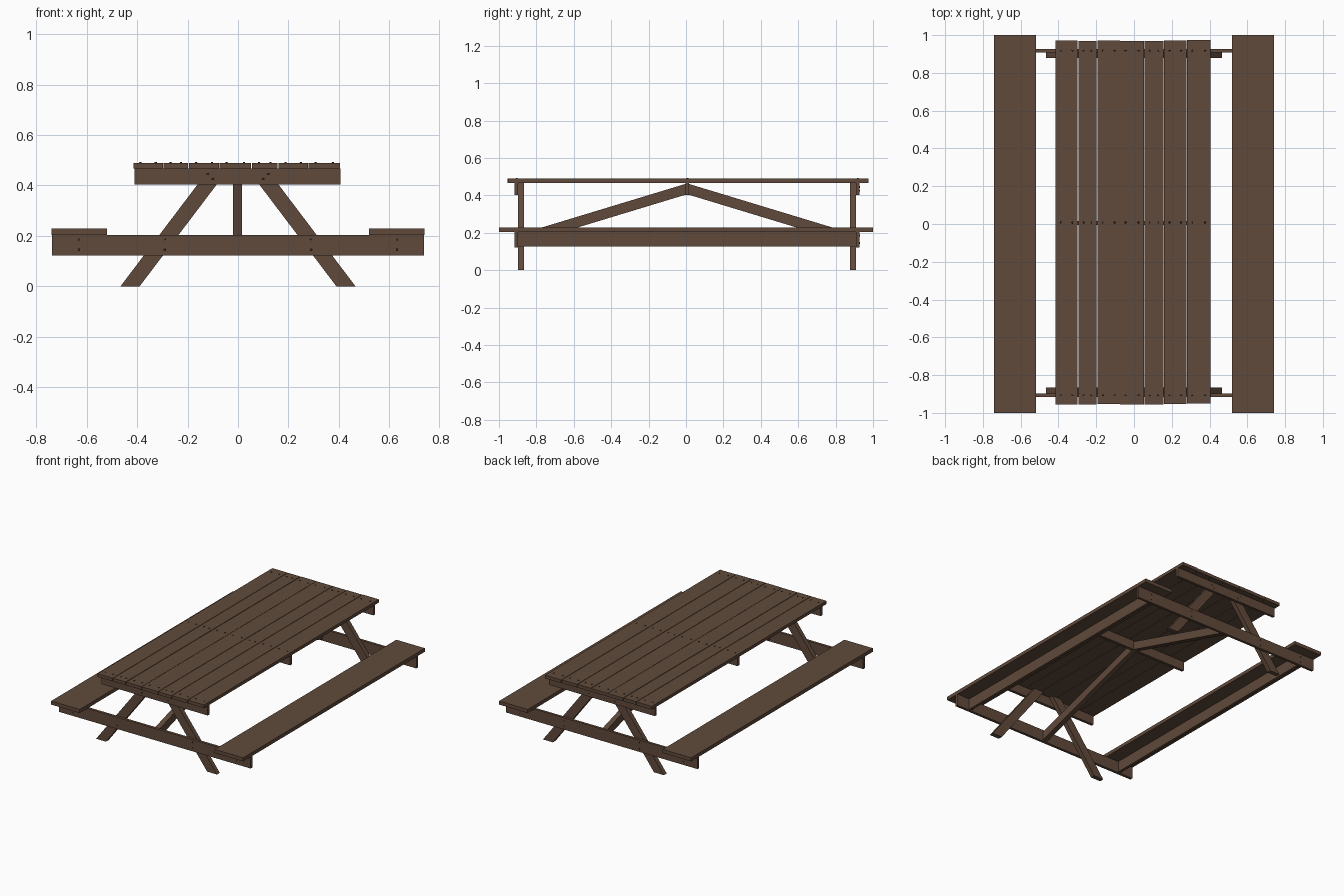
import bpy, bmesh, random
from mathutils import Matrix

if "Cube" in bpy.data.objects:
    bpy.data.objects.remove(bpy.data.objects["Cube"])

random.seed(4)


def material(name, rgb):
    m = bpy.data.materials.new(name)
    m.diffuse_color = (*rgb, 1)
    m.use_nodes = True
    m.node_tree.nodes["Principled BSDF"].inputs["Base Color"].default_value = m.diffuse_color
    return m


WOOD = material("brown wood", (0.118, 0.068, 0.043))
NAIL = material("dark nail", (0.035, 0.024, 0.018))


def finish(name, bm, mat):
    bmesh.ops.recalc_face_normals(bm, faces=bm.faces)
    me = bpy.data.meshes.new(name)
    bm.to_mesh(me)
    bm.free()
    me.materials.append(mat)
    ob = bpy.data.objects.new(name, me)
    bpy.context.collection.objects.link(ob)
    return ob


def prism(name, profile, axis, a, b):
    """Extrude a 2D profile along axis: 'x' takes (y, z), 'y' takes (x, z)."""
    bm = bmesh.new()

    def put(p, t):
        return (t, p[0], p[1]) if axis == 'x' else (p[0], t, p[1])
    lo = [bm.verts.new(put(p, a)) for p in profile]
    hi = [bm.verts.new(put(p, b)) for p in profile]
    n = len(profile)
    bm.faces.new(lo)
    bm.faces.new(hi[::-1])
    for i in range(n):
        j = (i + 1) % n
        bm.faces.new((lo[i], lo[j], hi[j], hi[i]))
    return finish(name, bm, WOOD)


def board(name, x0, x1, y0, y1, z0, z1):
    return prism(name, [(x0, z0), (x1, z0), (x1, z1), (x0, z1)], 'y', y0, y1)


def nails(name, points, axis):
    """Small flat nail heads at the points, facing along z or y."""
    bm = bmesh.new()
    for p in points:
        rot = Matrix.Rotation(1.5707963, 4, 'X') if axis == 'y' else Matrix()
        bmesh.ops.create_cone(bm, cap_ends=True, segments=8, radius1=0.005,
                              radius2=0.004, depth=0.004,
                              matrix=Matrix.Translation(p) @ rot)
    return finish(name, bm, NAIL)


# tabletop planks with slightly uneven ends
edges = [(-.415, -.298), (-.295, -.198), (-.194, -.075), (-.073, .052),
         (.055, .157), (.160, .277), (.280, .404)]
top_nails = []
for i, (x0, x1) in enumerate(edges):
    j = random.uniform(-.003, .003)
    board(f"table_plank_{i + 1}", x0, x1, -.953 + j, .972 + j, .467, .489)
    for y in (-.906, .008, .918):
        top_nails += [(x0 + .028, y, .490), (x1 - .028, y, .490)]
nails("tabletop_nails", top_nails, 'z')

# centre support under the tabletop
board("centre_support", -.408, .405, -.004, .016, .403, .467)

# end frames: outer crossbeams with the legs inside them
for end, leg, beam in (("front", (-.897, -.866), (-.916, -.897)),
                       ("back", (.878, .909), (.909, .927))):
    board(f"{end}_top_crossbeam", -.41, .407, *beam, .403, .467)
    board(f"{end}_seat_crossbeam", -.738, .738, *beam, .122, .204)
    for side, s in (("left", -1), ("right", 1)):
        prism(f"{end}_{side}_leg",
              [(s * .390, 0), (s * .466, 0), (s * .113, .466), (s * .037, .466)],
              'y', *leg)
    face = beam[0] if end == "front" else beam[1]
    pts = [(s * x, face, z) for s in (-1, 1)
           for x, z in ((.10, .425), (.12, .445), (.29, .145), (.29, .185),
                        (.63, .145), (.63, .185))]
    nails(f"{end}_frame_nails", pts, 'y')

# diagonal braces from the middle down to the end beams
for name, ye, y0 in (("front_brace", -.897, -.004), ("back_brace", .909, .016)):
    prism(name, [(y0, .461), (y0, .403), (ye, .132), (ye, .190)], 'x', -.02, .016)

# seats with a stiffening rail underneath
for side, s in (("left", -1), ("right", 1)):
    board(f"{side}_seat", *sorted((s * .52, s * .74)), -1, 1, .204, .229)
    board(f"{side}_seat_rail", *sorted((s * .62, s * .64)), -.897, .909, .128, .204)
